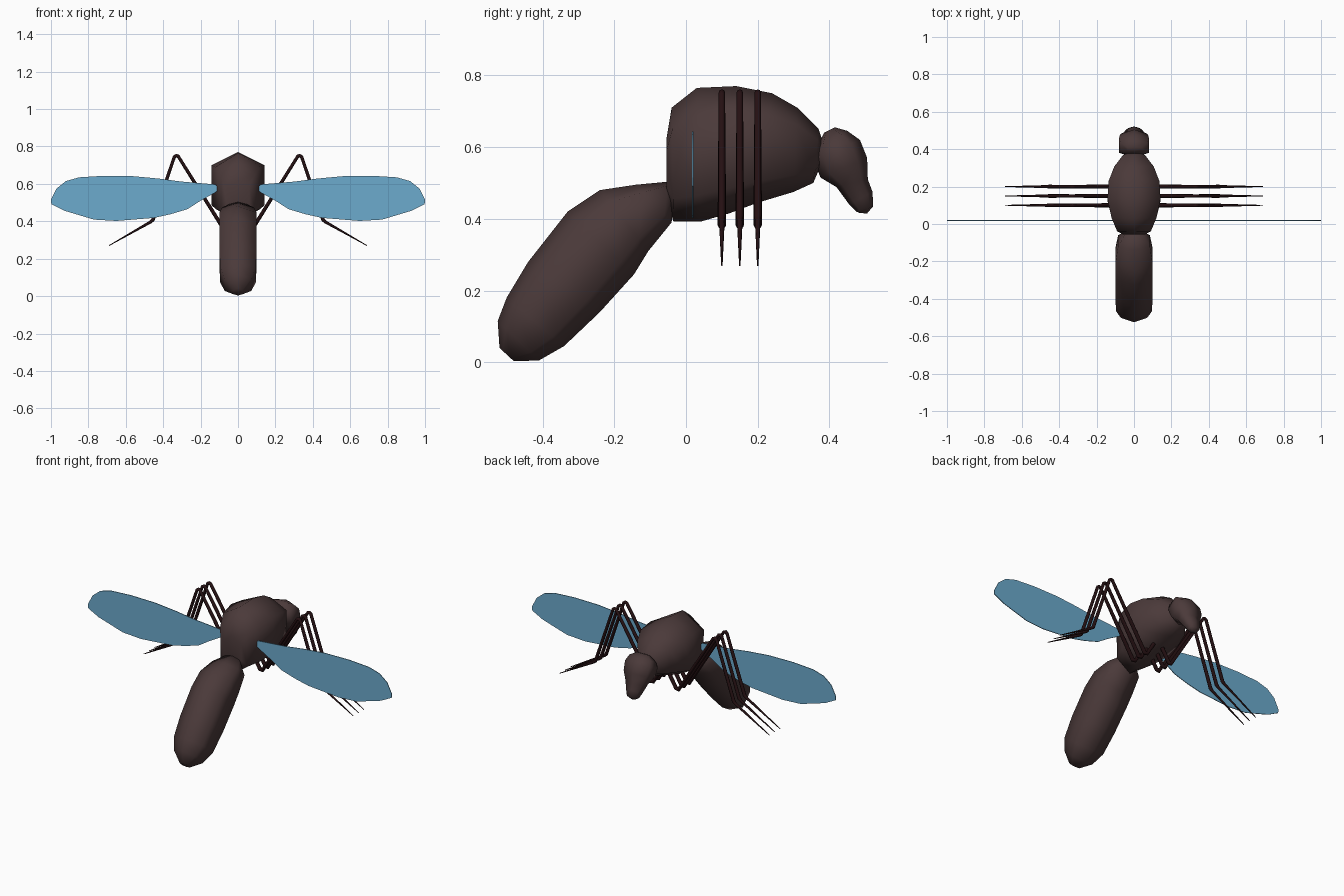
import bpy, bmesh, math
from mathutils import Vector

if "Cube" in bpy.data.objects:
    bpy.data.objects.remove(bpy.data.objects["Cube"])


def material(name, rgb):
    m = bpy.data.materials.new(name)
    m.diffuse_color = (*rgb, 1)
    m.use_nodes = True
    m.node_tree.nodes["Principled BSDF"].inputs["Base Color"].default_value = m.diffuse_color
    return m


BROWN = material("dark brown", (0.070, 0.042, 0.042))
BLACK = material("reddish black", (0.018, 0.005, 0.006))
BLUE = material("wing blue", (0.150, 0.405, 0.610))


def finish(bm, name, mat, angle=None):
    """Turn a bmesh into a named, coloured and smooth-shaded object."""
    bmesh.ops.recalc_face_normals(bm, faces=bm.faces)
    mesh = bpy.data.meshes.new(name)
    bm.to_mesh(mesh)
    bm.free()
    mesh.materials.append(mat)
    ob = bpy.data.objects.new(name, mesh)
    bpy.context.collection.objects.link(ob)
    bpy.ops.object.select_all(action='DESELECT')
    ob.select_set(True)
    bpy.context.view_layer.objects.active = ob
    if angle is None:
        bpy.ops.object.shade_smooth()
    else:
        bpy.ops.object.shade_smooth_by_angle(angle=math.radians(angle))
    return ob


def loft(rings):
    """Skin a row of equal rings and cap both ends."""
    bm = bmesh.new()
    loops = [[bm.verts.new(p) for p in ring] for ring in rings]
    n = len(loops[0])
    for a, b in zip(loops, loops[1:]):
        for i in range(n):
            j = (i + 1) % n
            bm.faces.new((a[i], a[j], b[j], b[i]))
    bm.faces.new(loops[0])
    bm.faces.new(loops[-1])
    return bm


def body_part(name, stations):
    """Hexagonal loft; a station is top y, z, bottom y, z and half width."""
    rings = []
    for ty, tz, by, bz, w in stations:
        top, bottom = Vector((0, ty, tz)), Vector((0, by, bz))
        side = Vector((w, 0, 0))
        upper, lower = top.lerp(bottom, 0.2), top.lerp(bottom, 0.8)
        rings.append([top, upper + side, lower + side,
                      bottom, lower - side, upper - side])
    return finish(loft(rings), name, BROWN)


# Thorax
body_part("thorax", [
    (-0.055, 0.62, -0.055, 0.46, 0.06),
    (-0.04, 0.71, -0.035, 0.392, 0.09),
    (0.03, 0.765, 0.04, 0.392, 0.12),
    (0.14, 0.77, 0.12, 0.415, 0.142),
    (0.24, 0.75, 0.20, 0.445, 0.135),
    (0.31, 0.71, 0.30, 0.475, 0.105),
    (0.37, 0.65, 0.355, 0.50, 0.06),
    (0.38, 0.62, 0.372, 0.54, 0.035)])

# Drooping abdomen
body_part("abdomen", [
    (-0.055, 0.503, -0.035, 0.45, 0.045),
    (-0.14, 0.495, -0.04, 0.39, 0.085),
    (-0.24, 0.48, -0.105, 0.31, 0.10),
    (-0.33, 0.42, -0.145, 0.245, 0.10),
    (-0.44, 0.28, -0.24, 0.14, 0.10),
    (-0.50, 0.18, -0.34, 0.045, 0.095),
    (-0.525, 0.115, -0.41, 0.005, 0.07),
    (-0.52, 0.04, -0.48, 0.003, 0.025)])

# Head with downturned snout
body_part("head", [
    (0.415, 0.655, 0.385, 0.64, 0.035),
    (0.45, 0.645, 0.365, 0.60, 0.07),
    (0.485, 0.62, 0.355, 0.565, 0.08),
    (0.505, 0.57, 0.375, 0.515, 0.075),
    (0.507, 0.51, 0.42, 0.488, 0.055),
    (0.52, 0.475, 0.455, 0.44, 0.04),
    (0.522, 0.435, 0.475, 0.42, 0.03),
    (0.505, 0.415, 0.485, 0.416, 0.012)])

# Legs: x, z, radius along one leg
LEG = [(0.03, 0.46, 0.011), (0.075, 0.385, 0.011), (0.092, 0.383, 0.012),
       (0.32, 0.748, 0.009), (0.33, 0.752, 0.009), (0.34, 0.745, 0.009),
       (0.455, 0.408, 0.010), (0.468, 0.396, 0.008), (0.69, 0.27, 0.002)]


def leg(name, y, sign):
    pts = [Vector((sign * x, y, z)) for x, z, r in LEG]
    rings = []
    for i, p in enumerate(pts):
        d = Vector()
        if i > 0:
            d += (p - pts[i - 1]).normalized()
        if i < len(pts) - 1:
            d += (pts[i + 1] - p).normalized()
        d.normalize()
        across, r = Vector((-d.z, 0, d.x)), LEG[i][2]
        rings.append([p + across * r * math.cos(a) + Vector((0, r * math.sin(a), 0))
                      for a in (k * math.tau / 8 for k in range(8))])
    return finish(loft(rings), name, BLACK, 50)


# Wing outline in x, z
WING = [(0.10, 0.572), (0.12, 0.597), (0.30, 0.612), (0.42, 0.628), (0.56, 0.641),
        (0.72, 0.643), (0.85, 0.635), (0.92, 0.615), (0.97, 0.575), (1.0, 0.515),
        (0.998, 0.492), (0.93, 0.457), (0.85, 0.433), (0.77, 0.409), (0.65, 0.402),
        (0.45, 0.418), (0.36, 0.438), (0.27, 0.465), (0.20, 0.51), (0.12, 0.555)]


def wing(name, sign):
    rings = [[(sign * x, y, z) for x, z in WING] for y in (0.0165, 0.0205)]
    return finish(loft(rings), name, BLUE, 30)


for side, sign in (("left", -1), ("right", 1)):
    wing(side + "_wing", sign)
    for place, y in (("front", 0.10), ("middle", 0.15), ("rear", 0.20)):
        leg(f"{side}_{place}_leg", y, sign)
